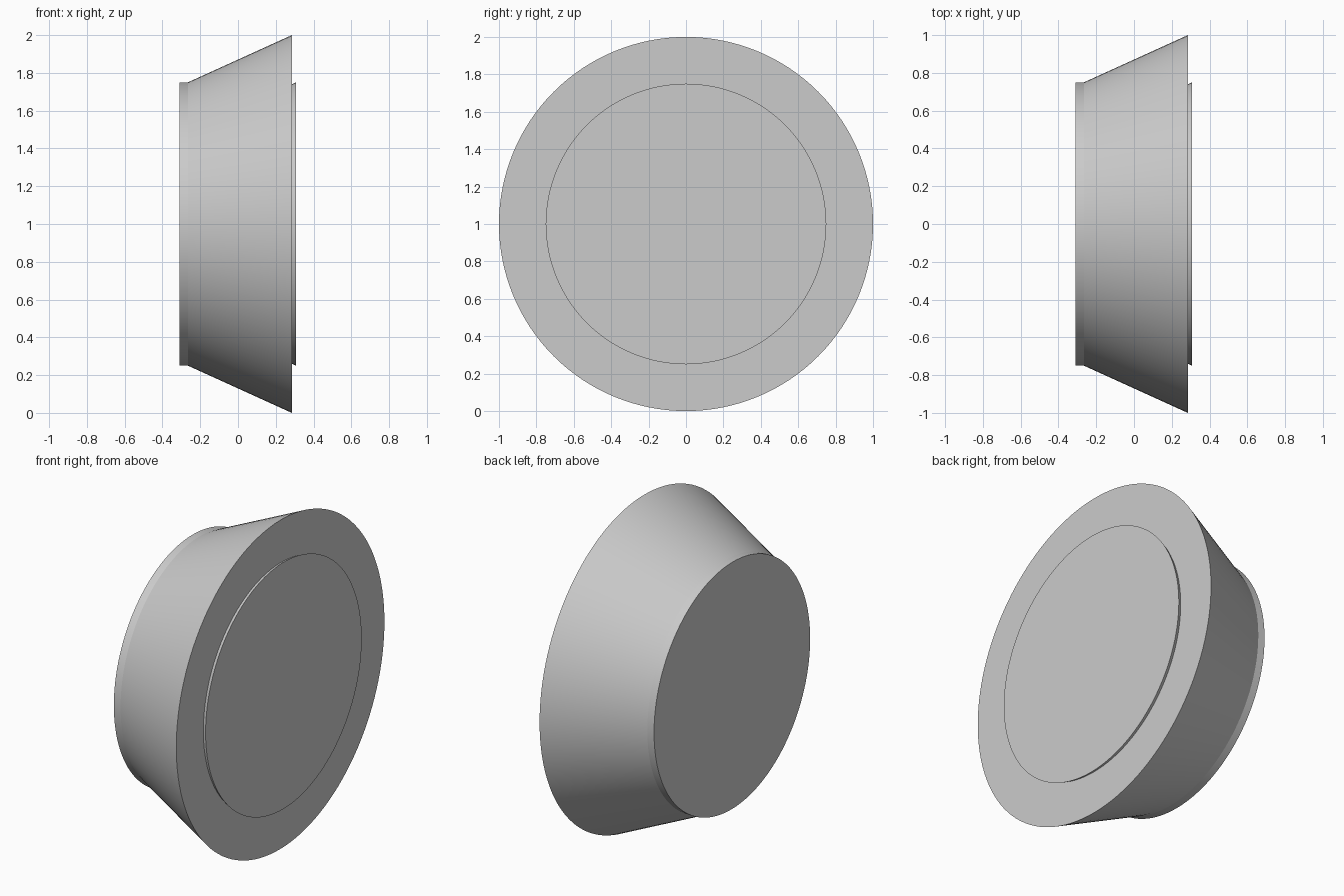
import bpy
import bmesh
from math import radians
from mathutils import Matrix

cube = bpy.data.objects.get("Cube")
if cube:
    bpy.data.objects.remove(cube)

SEGMENTS = 128
CENTRE_Z = 1.0

grey = bpy.data.materials.new("light_grey")
grey.use_nodes = True
colour = (0.6, 0.6, 0.6, 1)
grey.diffuse_color = colour
grey.node_tree.nodes["Principled BSDF"].inputs["Base Color"].default_value = colour


def lathe_x(name, profile):
    """Closed solid of revolution about the x axis from (x, radius) points."""
    bm = bmesh.new()
    rings = []
    for x, radius in profile:
        ring = bmesh.ops.create_circle(bm, segments=SEGMENTS, radius=radius)["verts"]
        place = Matrix.Translation((x, 0, CENTRE_Z)) @ Matrix.Rotation(radians(90), 4, "Y")
        bmesh.ops.transform(bm, matrix=place, verts=ring)
        rings.append(ring)
    for a, b in zip(rings, rings[1:]):
        for i in range(SEGMENTS):
            j = (i + 1) % SEGMENTS
            bm.faces.new((a[i], a[j], b[j], b[i]))
    bm.faces.new(rings[0])
    bm.faces.new(rings[-1])
    bmesh.ops.recalc_face_normals(bm, faces=bm.faces)
    mesh = bpy.data.meshes.new(name)
    bm.to_mesh(mesh)
    bm.free()
    mesh.materials.append(grey)
    obj = bpy.data.objects.new(name, mesh)
    bpy.context.collection.objects.link(obj)
    bpy.ops.object.select_all(action="DESELECT")
    obj.select_set(True)
    bpy.context.view_layer.objects.active = obj
    bpy.ops.object.shade_smooth_by_angle(angle=radians(20))
    return obj


# Flared body with a short straight collar at the narrow end
lathe_x("flared_body", [(-0.31, 0.75), (-0.265, 0.75), (0.285, 1.0)])

# Slightly flared disc standing proud of the wide end
lathe_x("raised_disc", [(0.27, 0.735), (0.285, 0.74), (0.307, 0.75)])
